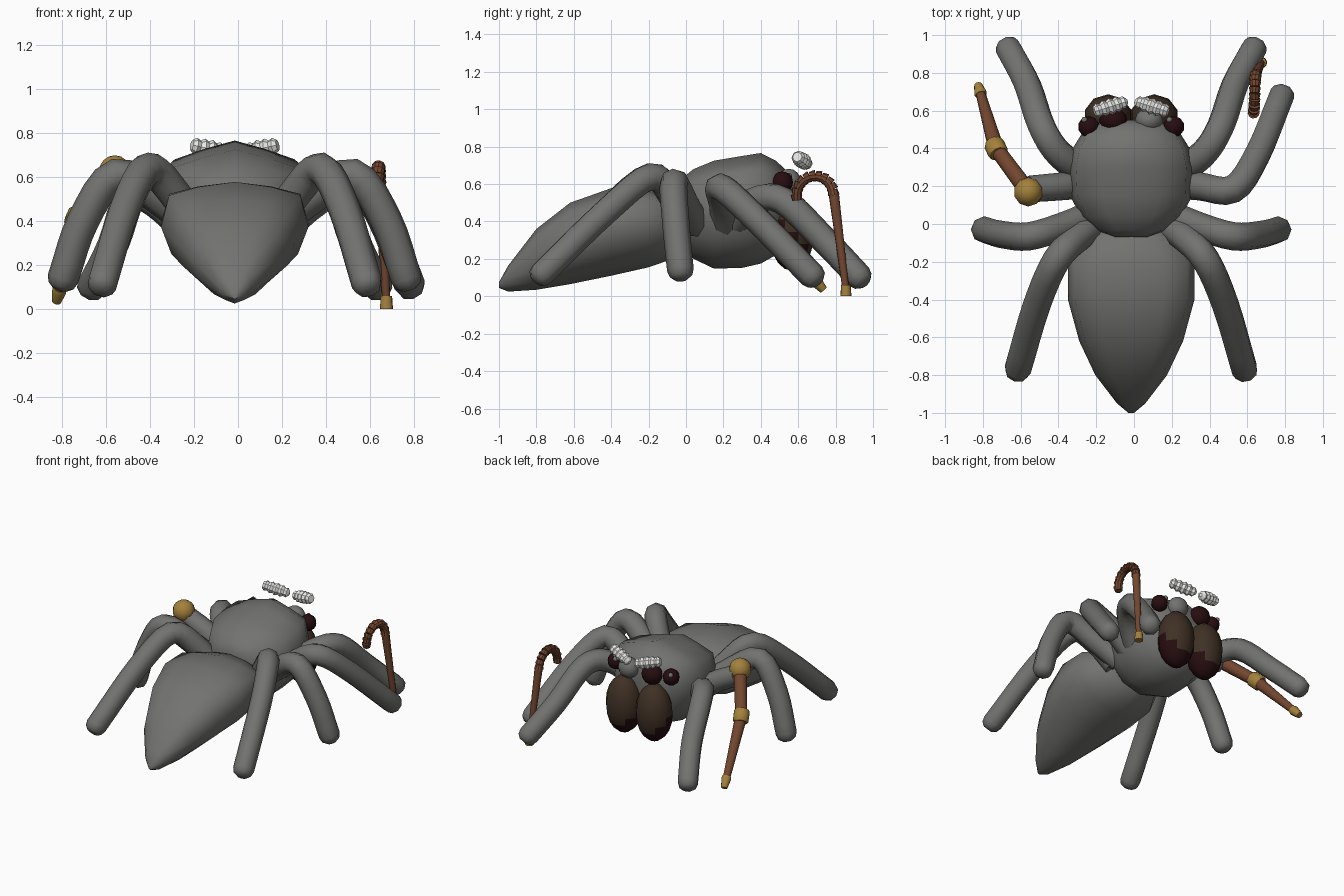
import bpy, bmesh, math
from mathutils import Vector as V

if "Cube" in bpy.data.objects:
    bpy.data.objects.remove(bpy.data.objects["Cube"])

CX = -0.015  # symmetry plane of the body


def material(name, col):
    m = bpy.data.materials.new(name)
    m.diffuse_color = (*col, 1)
    m.use_nodes = True
    m.node_tree.nodes["Principled BSDF"].inputs["Base Color"].default_value = m.diffuse_color
    return m


GREY = material("grey", (0.17, 0.172, 0.162))
DARK = material("dark red", (0.02, 0.004, 0.005))
BROWN = material("dark brown", (0.05, 0.03, 0.018))
WOOD = material("wood", (0.17, 0.062, 0.028))
BRASS = material("brass", (0.37, 0.22, 0.045))
WHITE = material("white", (0.82, 0.82, 0.8))


def finish(name, bm, mats, angle=50):
    bmesh.ops.recalc_face_normals(bm, faces=bm.faces)
    me = bpy.data.meshes.new(name)
    bm.to_mesh(me)
    bm.free()
    for m in mats:
        me.materials.append(m)
    ob = bpy.data.objects.new(name, me)
    bpy.context.collection.objects.link(ob)
    bpy.ops.object.select_all(action='DESELECT')
    ob.select_set(True)
    bpy.context.view_layer.objects.active = ob
    bpy.ops.object.shade_smooth_by_angle(angle=math.radians(angle))
    return ob


def skin(bm, rings):
    # bridge consecutive rings and close both ends
    rs = [[bm.verts.new(p) for p in r] for r in rings]
    n = len(rs[0])
    for a, b in zip(rs, rs[1:]):
        for i in range(n):
            bm.faces.new((a[i], a[(i + 1) % n], b[(i + 1) % n], b[i]))
    bm.faces.new(rs[0])
    bm.faces.new(rs[-1])


def sweep(bm, pts, radii, sides=8):
    pts = [V(p) for p in pts]
    normal, rings = None, []
    for i, p in enumerate(pts):
        t = (pts[min(i + 1, len(pts) - 1)] - pts[max(i - 1, 0)]).normalized()
        if normal is None:
            normal = t.orthogonal()
        normal = (normal - t * normal.dot(t)).normalized()
        side = t.cross(normal)
        rings.append([p + radii[i] * (math.cos(a) * normal + math.sin(a) * side)
                      for a in (2 * math.pi * k / sides for k in range(sides))])
    skin(bm, rings)


def tube(name, pts, radii, mat, sides=8, angle=50):
    bm = bmesh.new()
    sweep(bm, pts, radii, sides)
    return finish(name, bm, [mat], angle)


def smooth_path(ctrl, steps=4):
    c = [V(p) for p in ctrl]
    c = [2 * c[0] - c[1]] + c + [2 * c[-1] - c[-2]]
    out = []
    for a, b, d, e in zip(c, c[1:], c[2:], c[3:]):
        for k in range(steps):
            t = k / steps
            out.append(0.5 * (2 * b + (d - a) * t + (2 * a - 5 * b + 4 * d - e) * t * t
                              + (3 * b - a - 3 * d + e) * t ** 3))
    return out + [c[-2]]


def ball(name, loc, size, mats, seg=12, rings=8, rule=None):
    bm = bmesh.new()
    bmesh.ops.create_uvsphere(bm, u_segments=seg, v_segments=rings, radius=1)
    if rule:
        for f in bm.faces:
            f.material_index = rule(f.calc_center_median())
    for v in bm.verts:
        v.co = V(loc) + V([a * b for a, b in zip(v.co, size)])
    return finish(name, bm, mats)


# Body: angular cross-sections lofted along y (y, half width, top, bottom)
ABDOMEN = [(0, 1), (0.5, 0.9), (0.89, 0.74), (1, 0.12), (0.86, -0.4), (0.5, -0.8)]
HEAD = [(0, 1), (0.45, 0.87), (0.88, 0.71), (1, 0.1), (0.86, -0.45), (0.5, -0.85)]


def loft(name, half, stations):
    section = half + [(0, -1)] + [(-u, v) for u, v in reversed(half[1:])]
    bm = bmesh.new()
    skin(bm, [[(CX + w * u, y, (t + b) / 2 + v * (t - b) / 2) for u, v in section]
              for y, w, t, b in stations])
    return finish(name, bm, [GREY], 60)


loft("abdomen", ABDOMEN,
     [(-1.0, 0.015, 0.075, 0.045), (-0.95, 0.075, 0.165, 0.025), (-0.8, 0.19, 0.36, 0.035),
      (-0.62, 0.275, 0.5, 0.065), (-0.4, 0.335, 0.578, 0.11), (-0.2, 0.335, 0.578, 0.155),
      (-0.07, 0.25, 0.54, 0.2), (0.0, 0.12, 0.47, 0.28)])
loft("head", HEAD,
     [(-0.07, 0.09, 0.57, 0.36), (-0.035, 0.18, 0.62, 0.28), (0.04, 0.265, 0.68, 0.2),
      (0.15, 0.325, 0.725, 0.148), (0.3, 0.332, 0.75, 0.152), (0.4, 0.31, 0.766, 0.175),
      (0.48, 0.26, 0.725, 0.22), (0.53, 0.19, 0.68, 0.3), (0.55, 0.1, 0.6, 0.38)])

# Legs, x measured from the symmetry plane
LEGS = {
    "front_leg": [(.22, .26, .38), (.38, .37, .51), (.475, .52, .51), (.55, .74, .3), (.648, .925, .105)],
    "second_leg": [(.22, .215, .37), (.36, .2, .49), (.54, .185, .585), (.67, .37, .42), (.795, .675, .11)],
    "third_leg": [(.19, .06, .38), (.34, -.005, .5), (.54, -.065, .61), (.69, -.055, .4), (.78, -.03, .14)],
    "rear_leg": [(.18, .0, .38), (.28, -.07, .53), (.395, -.19, .638), (.5, -.43, .45), (.6, -.77, .12)],
}
for name, ctrl in LEGS.items():
    for side, s in (("right", 1), ("left", -1)):
        stump = name == "second_leg" and s < 0
        path = smooth_path([(CX + s * x, y, z) for x, y, z in (ctrl[:3] if stump else ctrl)])
        radii = [0.078 - 0.007 * i / len(path) for i in range(len(path))]
        if not stump:  # rounded foot
            d = (path[-1] - path[-2]).normalized()
            path += [path[-1] + d * 0.035, path[-1] + d * 0.055]
            radii += [0.06, 0.032]
        tube(f"{side}_{name}", path, radii, GREY, 8, 60)

# Wooden replacement leg with brass fittings
hip, knee, foot = V((-.56, .17, .622)), V((-.73, .4, .41)), V((-.825, .735, .035))
ball("peg_socket", hip, (.077, .077, .077), [BRASS], 10, 8)
tube("peg_upper", [hip, knee], [.045, .04], WOOD, 10)
tube("peg_lower", [knee, knee.lerp(foot, .85)], [.042, .026], WOOD, 10)
d = (foot - hip).normalized()
tube("peg_knee_ring", [knee - d * .045, knee - d * .03, knee + d * .03, knee + d * .045],
     [.046, .055, .055, .046], BRASS, 10)
tube("peg_tip", [knee.lerp(foot, .84), knee.lerp(foot, .87), foot], [.03, .034, .022], BRASS, 10)

# Walking cane: shaft, ribbed hook, brass ferrule
low, high = V((.675, .855, .03)), V((.645, .79, .55))
tube("cane_shaft", [low, high], [.018, .028], WOOD, 10)
tube("cane_ferrule", [low - V((0, 0, .029)), low + V((0, 0, .03))], [.03, .026], BRASS, 10)
bm = bmesh.new()
N = 11
arc = [V((.632 + .013 * (1 - k / N), .69 + .1 * math.cos(a), .54 + .105 * math.sin(a)))
       for k in range(N + 1) for a in [math.radians(195 * k / N)]]
for a, b in zip(arc, arc[1:]):
    sweep(bm, [a, b], [.032, .025], 10)
finish("cane_hook", bm, [WOOD], 30)

for side, s in (("right", 1), ("left", -1)):
    # Jaws: brown ovals, dark on the lower and rear faces
    ball(f"{side}_jaw", (CX + s * .122, .565, .345), (.13, .122, .208), [BROWN, DARK], 10, 10,
         lambda c: int(c.z + 0.6 * c.y < 0.02))
    # Eyes: one inner eye is clouded over, the outer ones carry a pale glint
    eye = V((CX + s * .225, .515, .61))
    ball(f"{side}_outer_eye", eye, (.057, .057, .057), [DARK], 10, 8)
    ball(f"{side}_eye_glint", eye + V((-.022, .036, .032)), (.017, .017, .017), [GREY], 8, 6)
    ball(f"{side}_inner_eye", (CX + s * .095, .55, .61), (.075, .065, .072),
         [GREY if s > 0 else DARK], 12, 8)
    # Eyebrow: string of faceted beads, lower and further forward at the inner end
    outer, inner = V((CX + s * .195, .595, .745)), V((CX + s * .02, .65, .705))
    tube(f"{side}_eyebrow", [outer.lerp(inner, k / 10) for k in range(11)],
         [.026, .038, .03, .043, .034, .045, .034, .042, .03, .034, .012], WHITE, 8, 20)
